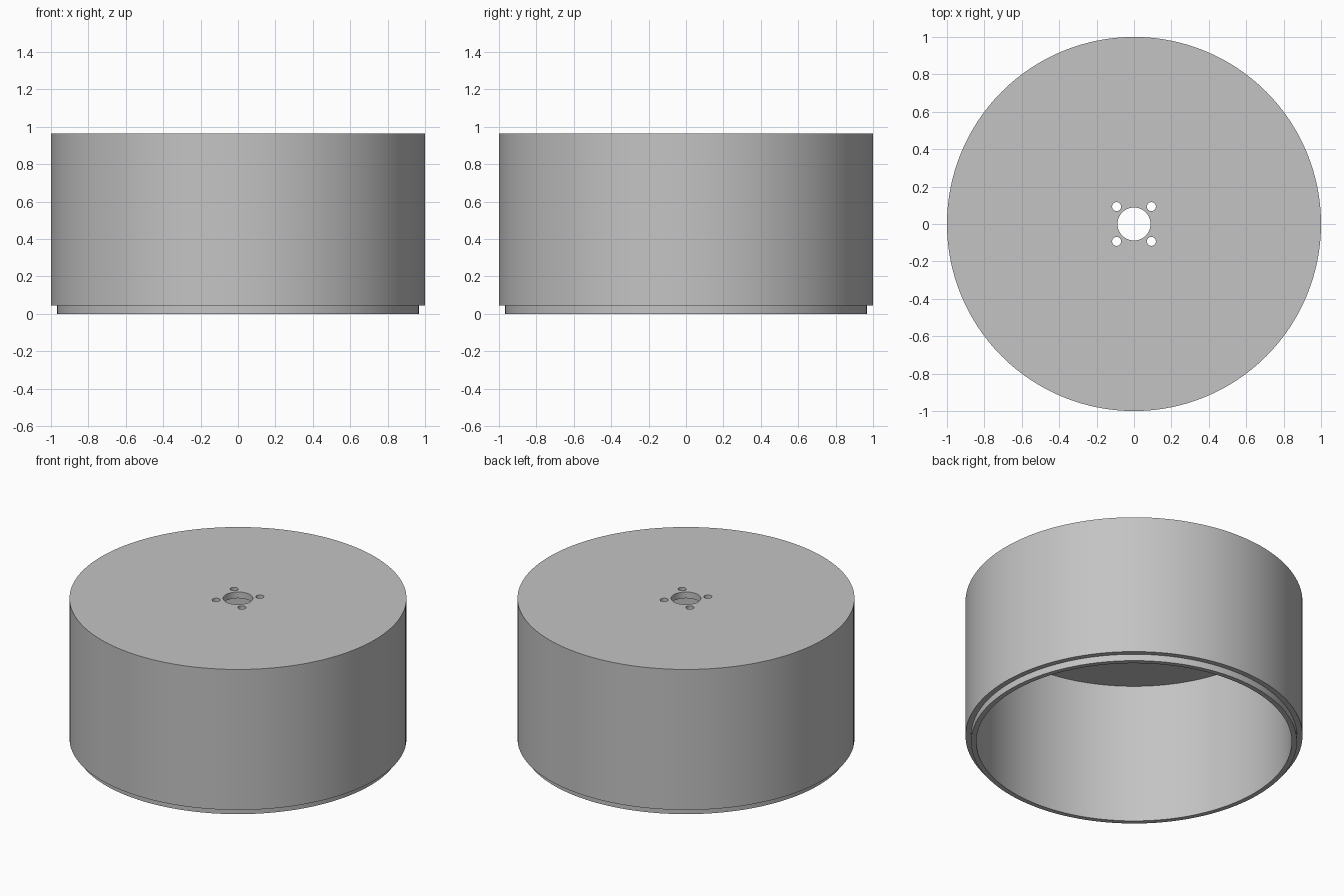
import bpy
import bmesh
from math import pi, radians
from mathutils import Vector

cube = bpy.data.objects.get("Cube")
if cube:
    bpy.data.objects.remove(cube, do_unlink=True)

RADIUS, HEIGHT = 1.0, 0.963
LIP_RADIUS, LIP_HEIGHT = 0.967, 0.043
INNER_RADIUS, CEILING = 0.936, 0.922
BORE_RADIUS = 0.088
SCREW_RADIUS, SCREW_OFFSET = 0.024, 0.093

grey = bpy.data.materials.new("plain grey")
grey.use_nodes = True
colour = (0.55, 0.55, 0.55, 1)
grey.diffuse_color = colour
grey.node_tree.nodes["Principled BSDF"].inputs["Base Color"].default_value = colour


def lathe(name, profile, segments):
    """Turn a closed (radius, height) profile around the z axis."""
    bm = bmesh.new()
    verts = [bm.verts.new((r, 0, z)) for r, z in profile]
    edges = [bm.edges.new((v, verts[i - 1])) for i, v in enumerate(verts)]
    bmesh.ops.spin(bm, geom=verts + edges, cent=(0, 0, 0), axis=(0, 0, 1),
                   angle=2 * pi, steps=segments, use_merge=True)
    bmesh.ops.remove_doubles(bm, verts=bm.verts[:], dist=1e-5)
    bmesh.ops.recalc_face_normals(bm, faces=bm.faces[:])
    mesh = bpy.data.meshes.new(name)
    bm.to_mesh(mesh)
    bm.free()
    obj = bpy.data.objects.new(name, mesh)
    bpy.context.collection.objects.link(obj)
    return obj


# Open-bottomed drum with a stepped locating lip and a central bore
drum = lathe("drum_cover", [
    (BORE_RADIUS, HEIGHT), (RADIUS, HEIGHT), (RADIUS, LIP_HEIGHT),
    (LIP_RADIUS, LIP_HEIGHT), (LIP_RADIUS, 0), (INNER_RADIUS, 0),
    (INNER_RADIUS, CEILING), (BORE_RADIUS, CEILING)], 128)
drum.data.materials.append(grey)

# Four screw holes around the bore
bpy.ops.object.select_all(action='DESELECT')
bpy.context.view_layer.objects.active = drum
drum.select_set(True)
for sx in (-1, 1):
    for sy in (-1, 1):
        bm = bmesh.new()
        bmesh.ops.create_cone(bm, cap_ends=True, segments=32, depth=0.2,
                              radius1=SCREW_RADIUS, radius2=SCREW_RADIUS)
        centre = Vector((sx * SCREW_OFFSET, sy * SCREW_OFFSET, (HEIGHT + CEILING) / 2))
        bmesh.ops.translate(bm, verts=bm.verts[:], vec=centre)
        mesh = bpy.data.meshes.new("screw_hole_cutter")
        bm.to_mesh(mesh)
        bm.free()
        cutter = bpy.data.objects.new("screw_hole_cutter", mesh)
        bpy.context.collection.objects.link(cutter)
        cutter.hide_render = True
        cut = drum.modifiers.new("screw_hole", 'BOOLEAN')
        cut.operation = 'DIFFERENCE'
        cut.solver = 'EXACT'
        cut.object = cutter
        bpy.ops.object.modifier_apply(modifier=cut.name)
        bpy.data.objects.remove(cutter, do_unlink=True)

bpy.ops.object.shade_smooth_by_angle(angle=radians(30))
